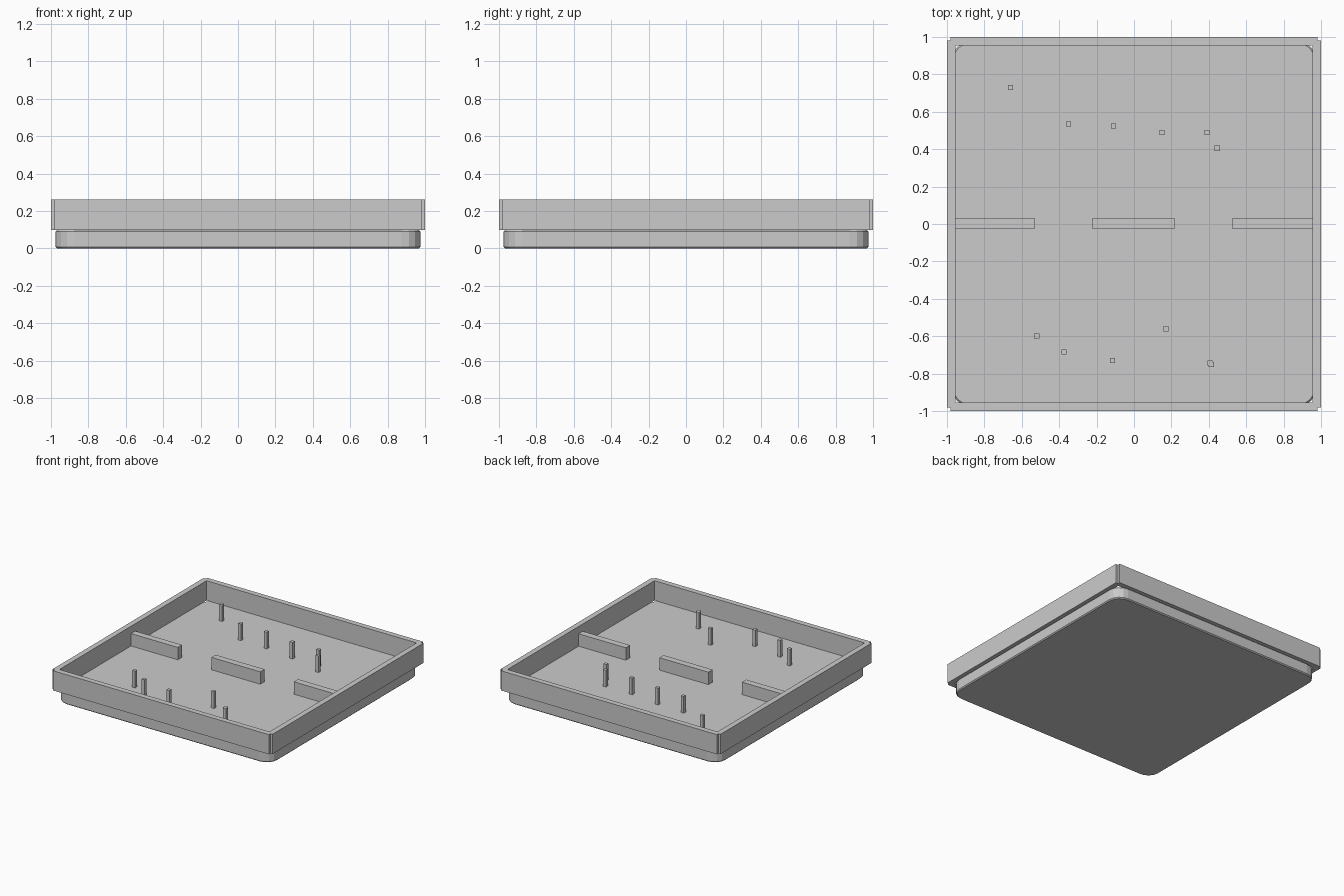
import bpy, bmesh
from math import cos, sin, pi

cube = bpy.data.objects.get("Cube")
if cube:
    bpy.data.objects.remove(cube, do_unlink=True)


def finish(name, bm):
    mesh = bpy.data.meshes.new(name)
    bmesh.ops.recalc_face_normals(bm, faces=bm.faces)
    bm.to_mesh(mesh)
    bm.free()
    obj = bpy.data.objects.new(name, mesh)
    bpy.context.collection.objects.link(obj)
    return obj


def box(name, low, high):
    bm = bmesh.new()
    bmesh.ops.create_cube(bm, size=1)
    for v in bm.verts:
        for i in range(3):
            v.co[i] = high[i] if v.co[i] > 0 else low[i]
    return finish(name, bm)


def add_bevel(obj, width, segments=1):
    mod = obj.modifiers.new("edge_bevel", "BEVEL")
    mod.width = width
    mod.segments = segments
    mod.limit_method = "ANGLE"
    mod.angle_limit = pi / 3


# Main levels and plan sizes
floor_z, rim_z = 0.098, 0.26
slab_half, inner, outer, wall_end = 0.975, 0.955, 1.0, 0.98
corner_radius, corner_steps = 0.1, 4

# Base slab with rounded corners
bm = bmesh.new()
ring = []
centre = slab_half - corner_radius
for quarter, (sx, sy) in enumerate([(1, 1), (-1, 1), (-1, -1), (1, -1)]):
    for step in range(corner_steps + 1):
        a = (quarter + step / corner_steps) * pi / 2
        ring.append(bm.verts.new((sx * centre + corner_radius * cos(a),
                                  sy * centre + corner_radius * sin(a), 0)))
bottom = bm.faces.new(ring)
top = bmesh.ops.extrude_face_region(bm, geom=[bottom])["geom"]
for v in top:
    if isinstance(v, bmesh.types.BMVert):
        v.co.z = floor_z
slab = finish("base_slab", bm)
add_bevel(slab, 0.008)

# Four rim walls that meet in small notches at the outer corners
for side, s in (("front", -1), ("back", 1)):
    y0, y1 = sorted((s * inner, s * outer))
    box(side + "_wall", (-wall_end, y0, floor_z), (wall_end, y1, rim_z))
for side, s in (("right", -1), ("left", 1)):
    x0, x1 = sorted((s * inner, s * outer))
    box(side + "_wall", (x0, -wall_end, floor_z), (x1, wall_end, rim_z))

# Dividing ribs across the middle
for name, x0, x1 in (("right_rib", -inner, -0.53),
                     ("middle_rib", -0.225, 0.22),
                     ("left_rib", 0.525, inner)):
    box(name, (x0, -0.025, floor_z - 0.01), (x1, 0.03, 0.2))

# Thin square posts standing on the floor
posts = [(-0.66, 0.73), (-0.35, 0.535), (-0.11, 0.525), (0.15, 0.49),
         (0.39, 0.49), (0.445, 0.405), (-0.52, -0.6), (-0.375, -0.685),
         (-0.115, -0.73), (0.17, -0.56), (0.407, -0.742), (0.413, -0.752)]
half = 0.0135
for i, (x, y) in enumerate(posts, 1):
    box(f"post_{i}", (x - half, y - half, floor_z - 0.01),
        (x + half, y + half, 0.235))
